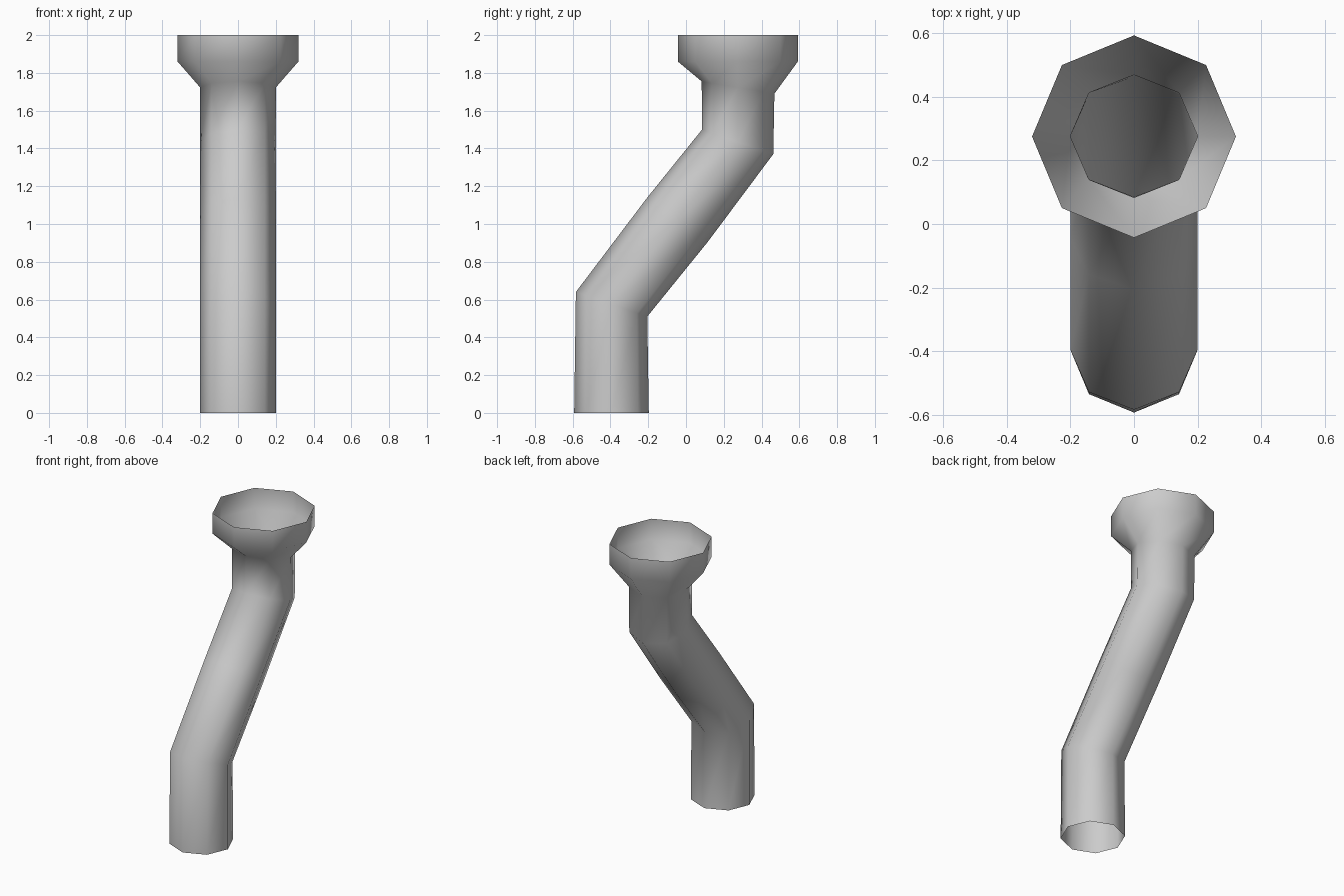
import bpy, bmesh, math

if "Cube" in bpy.data.objects:
    bpy.data.objects.remove(bpy.data.objects["Cube"])

SIDES = 8

# Each ring: front (y, z), back (y, z), half width in x
RINGS = [
    ((-0.592, 0.00), (-0.197, 0.00), 0.20),   # open lower end
    ((-0.583, 0.64), (-0.205, 0.51), 0.20),   # lower bend
    ((-0.205, 1.14), (0.115, 0.905), 0.20),   # middle of slanted run
    ((0.085, 1.50), (0.462, 1.37), 0.20),     # upper bend
    ((0.083, 1.755), (0.468, 1.69), 0.20),    # neck
    ((-0.043, 1.86), (0.592, 1.86), 0.32),    # flare
    ((-0.043, 2.00), (0.592, 2.00), 0.32),    # open rim
]

grey = bpy.data.materials.new("pipe grey")
grey.diffuse_color = (0.6, 0.6, 0.6, 1)
grey.use_nodes = True
grey.node_tree.nodes["Principled BSDF"].inputs["Base Color"].default_value = grey.diffuse_color


def ring(bm, front, back, half_width):
    """Octagonal ring spanning from its front point to its back point."""
    verts = []
    for i in range(SIDES):
        a = math.tau * i / SIDES
        t = (1 + math.sin(a)) / 2
        y = front[0] + (back[0] - front[0]) * t
        z = front[1] + (back[1] - front[1]) * t
        verts.append(bm.verts.new((half_width * math.cos(a), y, z)))
    return verts


# Open thin-walled pipe with a flared mouth
bm = bmesh.new()
loops = [ring(bm, *r) for r in RINGS]
for low, high in zip(loops, loops[1:]):
    for i in range(SIDES):
        j = (i + 1) % SIDES
        face = bm.faces.new((low[i], low[j], high[j], high[i]))
        face.smooth = True
mesh = bpy.data.meshes.new("bent_pipe")
bm.to_mesh(mesh)
bm.free()
mesh.materials.append(grey)
pipe = bpy.data.objects.new("bent_pipe", mesh)
bpy.context.collection.objects.link(pipe)
